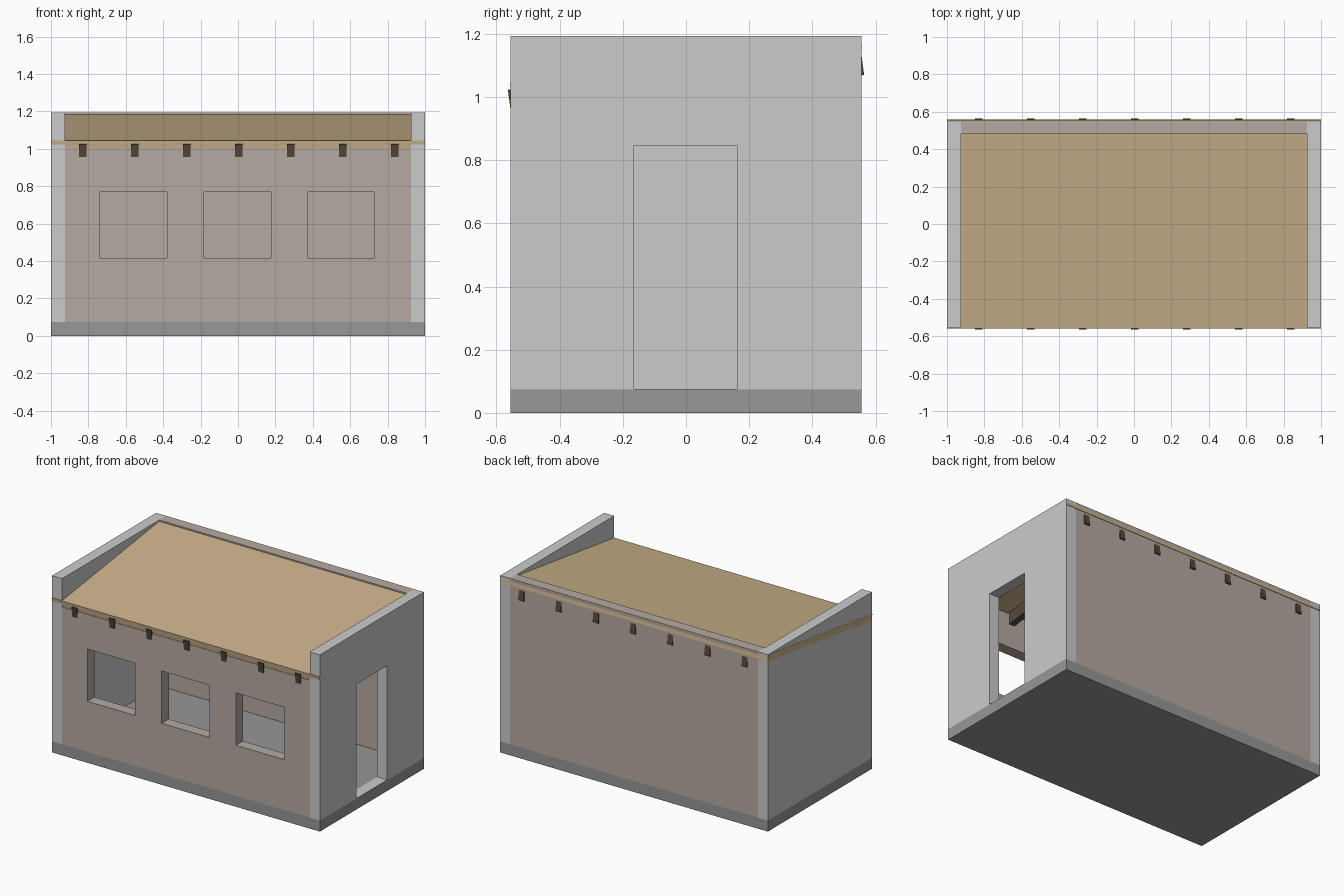
import bpy, bmesh, math
from mathutils import Vector

if "Cube" in bpy.data.objects:
    bpy.data.objects.remove(bpy.data.objects["Cube"])

X, Y, TOP, BASE, T = 1.0, 0.555, 1.193, 0.074, 0.075
SLOPE = math.atan(0.135)


def material(name, color):
    m = bpy.data.materials.new(name)
    m.diffuse_color = (*color, 1)
    m.use_nodes = True
    m.node_tree.nodes["Principled BSDF"].inputs["Base Color"].default_value = m.diffuse_color
    return m


plaster = material("warm_plaster", (0.46, 0.40, 0.36))
dark_grey = material("dark_grey", (0.31, 0.31, 0.31))
tan = material("tan_deck", (0.60, 0.45, 0.26))
wood = material("dark_wood", (0.09, 0.065, 0.045))


def box(name, lo, hi, mat=None, tilt=0.0):
    """Box between two corners, optionally tilted about x through its centre."""
    lo, hi = Vector(lo), Vector(hi)
    bm = bmesh.new()
    bmesh.ops.create_cube(bm, size=1)
    bmesh.ops.scale(bm, vec=hi - lo, verts=bm.verts)
    me = bpy.data.meshes.new(name)
    bm.to_mesh(me)
    bm.free()
    ob = bpy.data.objects.new(name, me)
    ob.location = (lo + hi) / 2
    ob.rotation_euler.x = tilt
    bpy.context.collection.objects.link(ob)
    if mat:
        me.materials.append(mat)
    return ob


def cut(wall, name, lo, hi):
    cutter = box(name, lo, hi)
    cutter.hide_render = True
    cutter.display_type = 'WIRE'
    mod = wall.modifiers.new(name, 'BOOLEAN')
    mod.operation = 'DIFFERENCE'
    mod.solver = 'EXACT'
    mod.object = cutter


# Floor slab
box("floor_slab", (-X, -Y, 0), (X, Y, BASE), dark_grey)

# Side walls, rising above the roof as parapets; doorway in the right one
box("left_wall", (-X, -Y, BASE), (-X + T, Y, TOP))
right_wall = box("right_wall", (X - T, -Y, BASE), (X, Y, TOP))
cut(right_wall, "doorway_cutter", (X - 2 * T, -0.165, BASE + 0.001), (X + T, 0.162, 0.846))

# Front wall with three windows, and the taller back wall
front_wall = box("front_wall", (-X + T, -Y, BASE), (X - T, -Y + T, 1.002), plaster)
for i, cx in enumerate((-0.558, -0.002, 0.552)):
    cut(front_wall, f"window_cutter_{i}", (cx - 0.179, -Y - T, 0.415), (cx + 0.179, -Y + 2 * T, 0.768))
box("back_wall", (-X + T, Y - T, BASE), (X - T, Y, TOP), plaster)

# Sloping roof deck, low at the front
half = Y / math.cos(SLOPE)
mid = 1.097
box("roof_deck", (-X - 0.001, -half, mid - 0.022), (X - 0.0005, half, mid + 0.022), tan, SLOPE)

# Roof beams running front to back, ends poking through the walls
for i in range(7):
    cx = -0.829 + 0.278 * i
    box(f"roof_beam_{i}", (cx - 0.02, -half - 0.002, 0.994), (cx + 0.02, half + 0.002, 1.099), wood, SLOPE)
